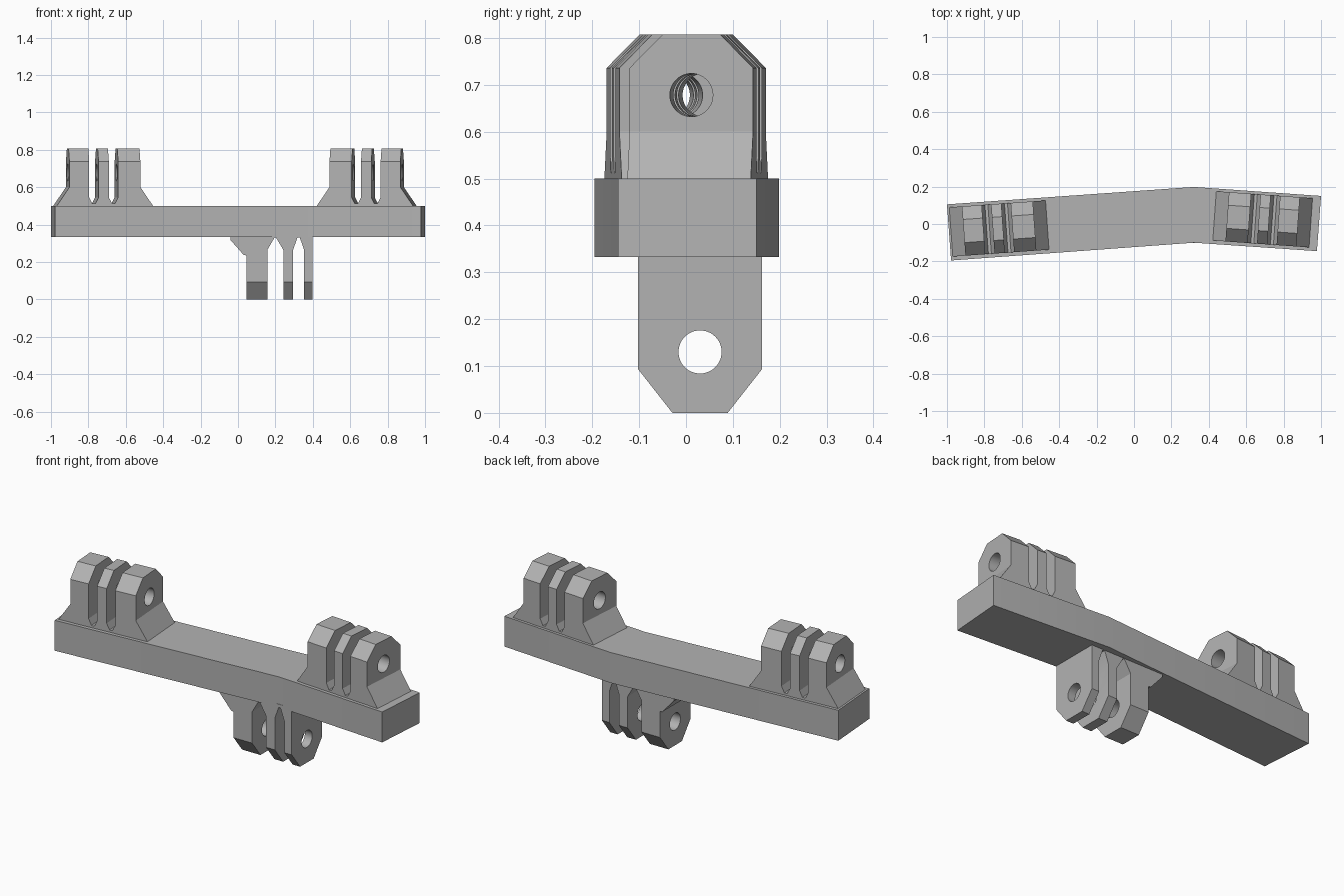
import bpy, bmesh, math
from mathutils import Matrix

if "Cube" in bpy.data.objects:
    bpy.data.objects.remove(bpy.data.objects["Cube"], do_unlink=True)

grey = bpy.data.materials.new("plain grey")
grey.use_nodes = True
grey.diffuse_color = (0.45, 0.45, 0.45, 1)
grey.node_tree.nodes["Principled BSDF"].inputs["Base Color"].default_value = grey.diffuse_color

BAR_LOW, BAR_TOP = 0.333, 0.5
HALF_DEPTH = 0.132
HOLE_RADIUS = 0.046


def prism(name, points, axis, start, end):
    """Extrude a closed 2D outline along one axis."""
    def place(a, b, c):
        return {"x": (c, a, b), "y": (a, c, b), "z": (a, b, c)}[axis]
    bm = bmesh.new()
    base = bm.faces.new([bm.verts.new(place(a, b, start)) for a, b in points])
    top = bmesh.ops.extrude_face_region(bm, geom=[base])["geom"]
    verts = [v for v in top if isinstance(v, bmesh.types.BMVert)]
    bmesh.ops.translate(bm, verts=verts, vec=place(0, 0, end - start))
    bmesh.ops.recalc_face_normals(bm, faces=bm.faces)
    mesh = bpy.data.meshes.new(name)
    bm.to_mesh(mesh)
    bm.free()
    mesh.materials.append(grey)
    obj = bpy.data.objects.new(name, mesh)
    bpy.context.collection.objects.link(obj)
    return obj


def cut(obj, tool, operation):
    """Apply a boolean and discard the tool."""
    mod = obj.modifiers.new("cut", "BOOLEAN")
    mod.object, mod.operation, mod.solver = tool, operation, "EXACT"
    bpy.context.view_layer.objects.active = obj
    bpy.ops.object.modifier_apply(modifier=mod.name)
    bpy.data.objects.remove(tool, do_unlink=True)


def finish(obj):
    bpy.ops.object.select_all(action="DESELECT")
    obj.select_set(True)
    bpy.context.view_layer.objects.active = obj
    bpy.ops.object.shade_smooth_by_angle(angle=math.radians(25))


def pronged_mount(name, outline, root, tip, hole_z):
    """Fingers from a front outline, with chamfered tips and a pin hole."""
    obj = prism(name, outline, "y", -HALF_DEPTH, HALF_DEPTH)
    shoulder = tip + math.copysign(0.071 if tip > root else 0.093, root - tip)
    inset = HALF_DEPTH - 0.073 if tip < root else HALF_DEPTH - 0.07
    wide = HALF_DEPTH + 0.02
    side = [(-wide, root), (wide, root), (wide, shoulder), (HALF_DEPTH, shoulder),
            (inset, tip), (-inset, tip), (-HALF_DEPTH, shoulder), (-wide, shoulder)]
    cut(obj, prism("side_cutter", side, "x", -1, 1), "INTERSECT")
    circle = [(HOLE_RADIUS * math.cos(t), hole_z + HOLE_RADIUS * math.sin(t))
              for t in (math.tau * i / 48 for i in range(48))]
    cut(obj, prism("hole_cutter", circle, "x", -1, 1), "DIFFERENCE")
    return obj


def slot(left, right, mouth, shoulder, apex, flat):
    """Outline of one slot with a tapered closed end."""
    mid = (left + right) / 2
    return [(left, mouth), (left, shoulder), (mid - flat, apex),
            (mid + flat, apex), (right, shoulder), (right, mouth)]


# Bent bar
bar = prism("bent_bar", [(-1, 0.105), (-0.978, -0.195), (0.32, -0.1), (0.978, -0.145),
                         (1, 0.15), (0.32, 0.198)], "z", BAR_LOW, BAR_TOP)
finish(bar)

# Upper mounts, mirrored and turned to follow the two arms of the bar
TOP = 0.807
for name, sign, x, y in (("right_upper_mount", 1, -0.721, -0.024),
                         ("left_upper_mount", -1, 0.688, 0.025)):
    outline = [(-0.258, 0.48), (-0.258, BAR_TOP), (-0.19, 0.6), (-0.19, TOP)]
    outline += slot(-0.084, -0.034, TOP, 0.545, 0.512, 0.008)
    outline += slot(0.021, 0.071, TOP, 0.545, 0.512, 0.008)
    outline += [(0.19, TOP), (0.19, 0.6), (0.258, BAR_TOP), (0.258, 0.48)]
    mount = pronged_mount(name, [(sign * a, b) for a, b in outline], 0.4, TOP, 0.678)
    mount.data.transform(Matrix.Translation((x, y, 0))
                         @ Matrix.Rotation(sign * math.radians(4.1), 4, "Z"))
    finish(mount)

# Lower mount with a one-sided gusset
outline = [(-0.04, 0.35), (-0.04, 0.317), (0.03, 0.238), (0.045, 0.235), (0.045, 0)]
outline += slot(0.157, 0.242, 0, 0.265, 0.332, 0.003)
outline += slot(0.295, 0.353, 0, 0.265, 0.332, 0.006)
outline += [(0.398, 0), (0.398, 0.35)]
lower = pronged_mount("lower_mount", outline, 0.4, 0, 0.13)
lower.data.transform(Matrix.Translation((0, 0.03, 0)))
finish(lower)
